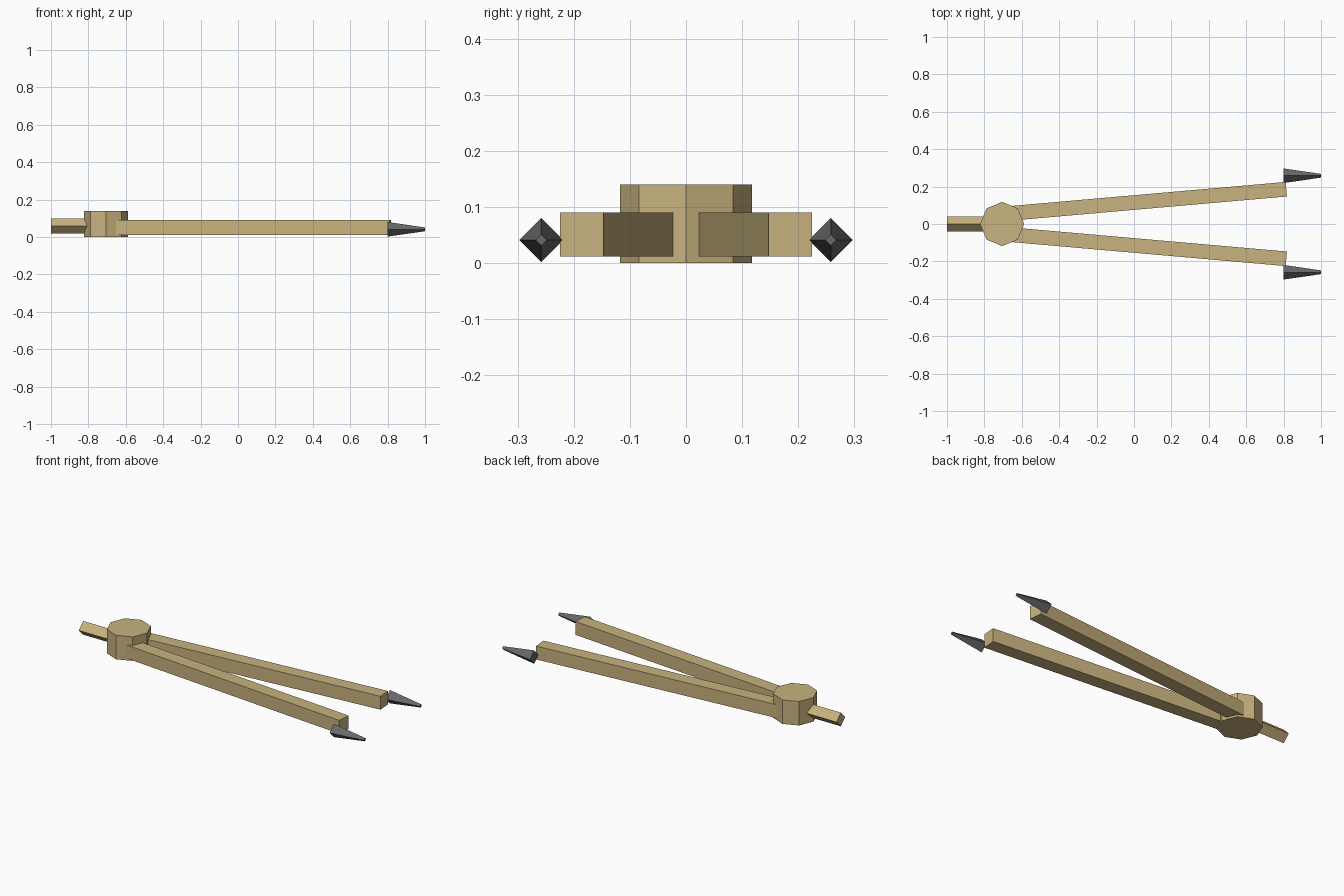
import bpy
from math import radians, pi, cos, sin
from mathutils import Matrix

cube = bpy.data.objects.get("Cube")
if cube:
    bpy.data.objects.remove(cube, do_unlink=True)


def make_material(name, rgb):
    mat = bpy.data.materials.new(name)
    mat.use_nodes = True
    color = (*rgb, 1)
    mat.diffuse_color = color
    mat.node_tree.nodes["Principled BSDF"].inputs["Base Color"].default_value = color
    return mat


wood = make_material("pale wood", (0.58, 0.45, 0.21))
steel = make_material("dark steel", (0.14, 0.14, 0.15))


def finish(name, mat):
    obj = bpy.context.object
    obj.name = name
    obj.data.materials.append(mat)
    return obj


def prism_x(name, x0, x1, y, z, r0, r1, mat):
    """Four-sided prism or taper along x, edges up and sideways."""
    bpy.ops.mesh.primitive_cone_add(vertices=4, radius1=r0, radius2=r1, depth=x1 - x0,
                                    location=((x0 + x1) / 2, y, z), rotation=(0, pi / 2, 0))
    return finish(name, mat)


# Hinge hub
HUB_X = -0.705
bpy.ops.mesh.primitive_cylinder_add(vertices=8, radius=0.118, depth=0.14,
                                    location=(HUB_X, 0, 0.07))
finish("hinge_hub", wood)

# Handle, embedded in the hub
prism_x("handle", -1, HUB_X, 0, 0.06, 0.04, 0.04, wood)

# Splayed legs and their offset points
LENGTH, WIDTH, ANGLE = 1.48, 0.078, radians(5)
for side, label in ((1, "left"), (-1, "right")):
    x = -0.66 + LENGTH / 2 * cos(ANGLE)
    y = 0.057 + LENGTH / 2 * sin(ANGLE)
    bpy.ops.mesh.primitive_cube_add(size=1, location=(x, side * y, 0.051),
                                    rotation=(0, 0, side * ANGLE))
    leg = finish(label + "_leg", wood)
    leg.data.transform(Matrix.Diagonal((LENGTH, WIDTH, WIDTH, 1)))
    prism_x(label + "_point", 0.8, 1, side * 0.258, 0.041, 0.039, 0.01, steel)
